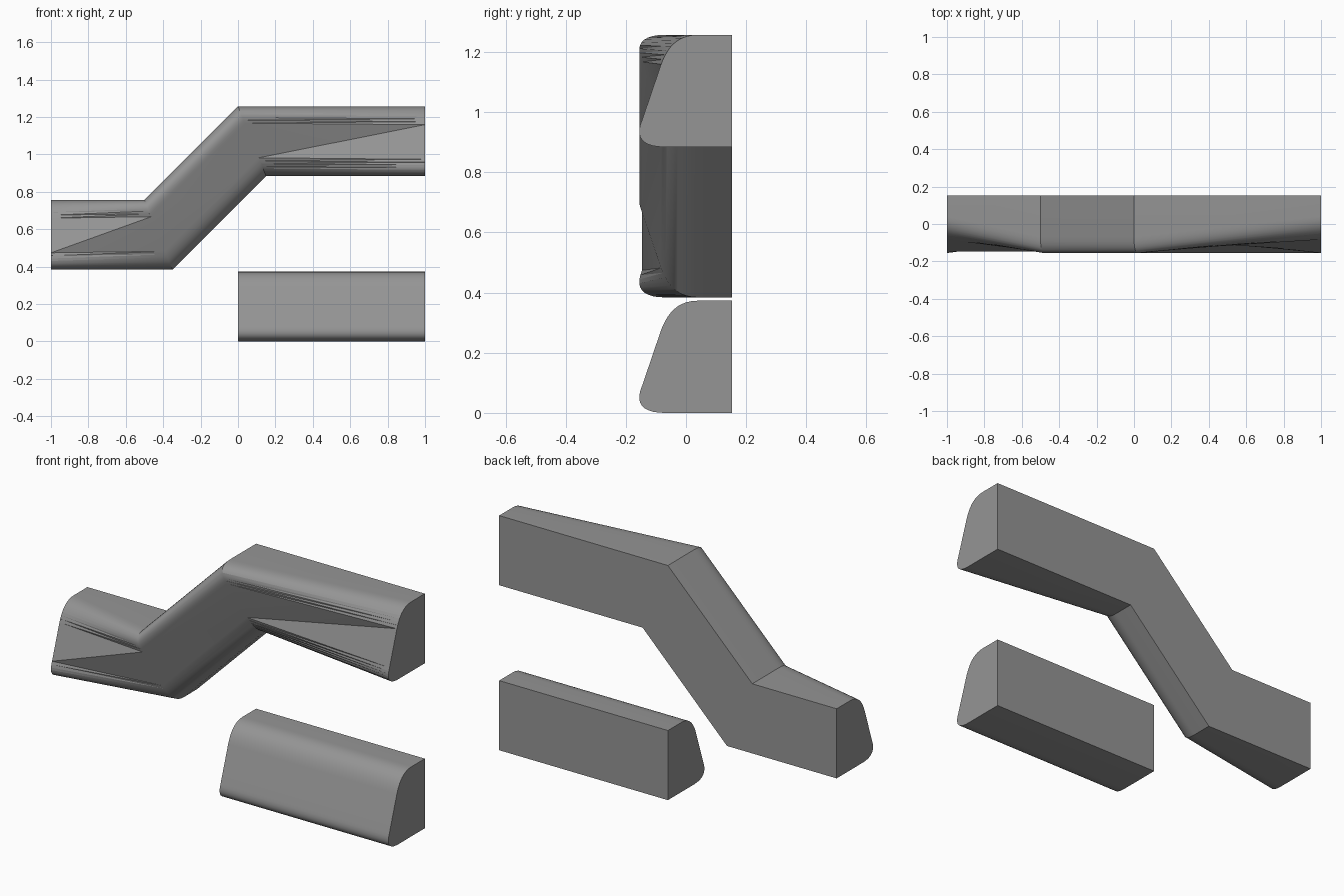
import bpy, bmesh, math
from mathutils import Vector

cube = bpy.data.objects.get("Cube")
if cube:
    bpy.data.objects.remove(cube, do_unlink=True)

HEIGHT, BACK, STEPS = 0.373, 0.153, 10

grey = bpy.data.materials.new("plain grey")
grey.use_nodes = True
grey.diffuse_color = (0.3, 0.3, 0.3, 1)
grey.node_tree.nodes["Principled BSDF"].inputs["Base Color"].default_value = (0.3, 0.3, 0.3, 1)


def bezier(p):
    out = []
    for i in range(STEPS + 1):
        t = i / STEPS
        w = ((1 - t) ** 3, 3 * t * (1 - t) ** 2, 3 * t * t * (1 - t), t ** 3)
        out.append((sum(a * q[0] for a, q in zip(w, p)), sum(a * q[1] for a, q in zip(w, p))))
    return out


# Cross-section (y, z) from back top, over the sloped front, to back bottom
PROFILE = ([(BACK, HEIGHT)]
           + bezier([(0.04, HEIGHT), (-0.03, HEIGHT), (-0.062, 0.33), (-0.083, 0.275)])
           + bezier([(-0.146, 0.09), (-0.17, 0.035), (-0.15, 0), (-0.07, 0)])
           + [(BACK, 0)])
FLIPPED = [(y, HEIGHT - z) for y, z in reversed(PROFILE)]
SLOPE = STEPS + 1  # index of the point where the sloped front begins


def section(profile, x_top, x_bottom, base):
    return [Vector((x_bottom + (x_top - x_bottom) * z / HEIGHT, y, base + z)) for y, z in profile]


def loft(name, sections, diagonals):
    """Skin the sections; a diagonal of 0 or 1 splits that span's quads, None keeps them."""
    bm = bmesh.new()
    rings = [[bm.verts.new(co) for co in s] for s in sections]
    n = len(PROFILE)
    for a, b, diagonal in zip(rings, rings[1:], diagonals):
        for i in range(n):
            j = (i + 1) % n
            if diagonal is None or i == n - 1:
                bm.faces.new((a[i], b[i], b[j], a[j]))
            elif diagonal == 0:
                bm.faces.new((a[i], b[i], b[j]))
                bm.faces.new((a[i], b[j], a[j]))
            else:
                bm.faces.new((a[i], b[i], a[j]))
                bm.faces.new((b[i], b[j], a[j]))
    bm.faces.new(rings[0])
    bm.faces.new(rings[-1][::-1])
    bmesh.ops.recalc_face_normals(bm, faces=bm.faces)
    mesh = bpy.data.meshes.new(name)
    bm.to_mesh(mesh)
    bm.free()
    mesh.materials.append(grey)
    obj = bpy.data.objects.new(name, mesh)
    bpy.context.collection.objects.link(obj)
    bpy.ops.object.select_all(action='DESELECT')
    obj.select_set(True)
    bpy.context.view_layer.objects.active = obj
    bpy.ops.object.shade_smooth_by_angle(angle=math.radians(25))


# Straight lower rail
loft("straight_rail", [section(PROFILE, 0, 0, 0), section(PROFILE, 1, 1, 0)], [None])

# Stepped upper rail: the section turns over at the two mitred bends
loft("stepped_rail",
     [section(PROFILE, -1, -1, 0.384),
      section(FLIPPED, -0.5, -0.35, 0.384),
      section(FLIPPED, 0, 0.15, 0.884),
      section(PROFILE, 1, 1, 0.884)],
     [1, None, 1])
